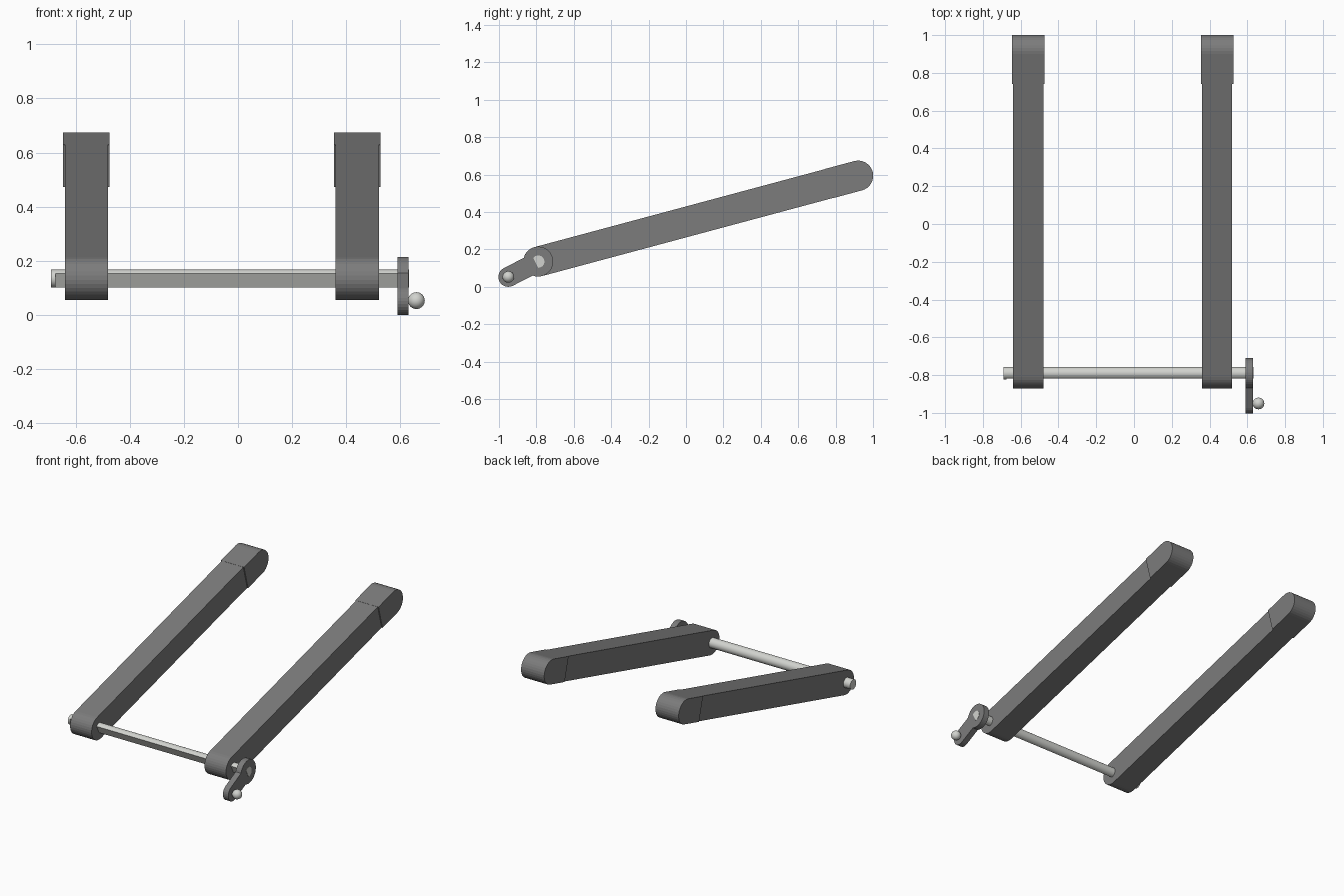
import bpy
import bmesh
from math import sin, cos, atan2, asin, radians, pi, hypot

if "Cube" in bpy.data.objects:
    bpy.data.objects.remove(bpy.data.objects["Cube"], do_unlink=True)


def material(name, color):
    mat = bpy.data.materials.new(name)
    mat.use_nodes = True
    mat.diffuse_color = (*color, 1)
    mat.node_tree.nodes["Principled BSDF"].inputs["Base Color"].default_value = (*color, 1)
    return mat


dark = material("dark grey plastic", (0.2, 0.2, 0.2))
metal = material("pale metal", (0.64, 0.65, 0.62))

PIVOT = (-0.79, 0.135)      # (y, z) of the rod axis
ARM_END = (0.92, 0.594)     # centre of the rounded arm tip
KNOB = (-0.95, 0.053)       # centre of the crank's small end
RADIUS = 0.08


def arc(center, radius, start, end, steps):
    return [(center[0] + radius * cos(start + (end - start) * i / steps),
             center[1] + radius * sin(start + (end - start) * i / steps))
            for i in range(steps + 1)]


def extrude(name, outline, x0, x1, mat):
    """Solid made by sweeping a (y, z) outline along x."""
    bm = bmesh.new()
    near = [bm.verts.new((x0, y, z)) for y, z in outline]
    far = [bm.verts.new((x1, y, z)) for y, z in outline]
    bm.faces.new(near)
    bm.faces.new(far)
    n = len(outline)
    for i in range(n):
        j = (i + 1) % n
        bm.faces.new((near[i], near[j], far[j], far[i]))
    bmesh.ops.recalc_face_normals(bm, faces=bm.faces)
    mesh = bpy.data.meshes.new(name)
    bm.to_mesh(mesh)
    bm.free()
    mesh.materials.append(mat)
    obj = bpy.data.objects.new(name, mesh)
    bpy.context.collection.objects.link(obj)
    return obj


def smooth(obj):
    bpy.ops.object.select_all(action="DESELECT")
    obj.select_set(True)
    bpy.context.view_layer.objects.active = obj
    bpy.ops.object.shade_smooth_by_angle(angle=radians(30))


# Arms: a rounded bar and a slightly wider tip sleeve
tilt = atan2(ARM_END[1] - PIVOT[1], ARM_END[0] - PIVOT[0])
seam = (ARM_END[0] - 0.163 * cos(tilt), ARM_END[1] - 0.163 * sin(tilt))


def across(center, radius):
    """Two points square to the arm, lower one first."""
    return [(center[0] + s * radius * sin(tilt), center[1] - s * radius * cos(tilt))
            for s in (1, -1)]


for side, x in (("right", -0.56), ("left", 0.44)):
    bar = arc(PIVOT, RADIUS, tilt + pi / 2, tilt + 3 * pi / 2, 16) + across(seam, RADIUS)
    extrude(side + "_arm", bar, x - 0.08, x + 0.08, dark)
    low, high = across(seam, RADIUS + 0.001)
    tip = [high, low] + arc(ARM_END, RADIUS + 0.001, tilt - pi / 2, tilt + pi / 2, 16)
    extrude(side + "_arm_tip", tip, x - 0.086, x + 0.086, dark)

# Rod: round end collar, then a D-shaped shaft with its flat facing the crank
aim = atan2(KNOB[1] - PIVOT[1], KNOB[0] - PIVOT[0])
half_flat = radians(62)
shaft = arc(PIVOT, 0.033, aim + half_flat, aim + 2 * pi - half_flat, 24)
smooth(extrude("rod", shaft, -0.675, 0.632, metal))
smooth(extrude("rod_end", arc(PIVOT, 0.033, 0, 2 * pi, 32)[:-1], -0.69, -0.675, metal))

# Crank: round hub with a straight bar ending in a rounded tip
bar_half = 0.053
join = asin(bar_half / RADIUS)
crank = (arc(PIVOT, RADIUS, aim + join, aim + 2 * pi - join, 28)
         + arc(KNOB, bar_half, aim - pi / 2, aim + pi / 2, 14))
extrude("crank", crank, 0.59, 0.63, dark)

# Knob on the crank
bpy.ops.mesh.primitive_uv_sphere_add(segments=24, ring_count=16, radius=0.031,
                                     location=(0.659, *KNOB))
knob = bpy.context.object
knob.name = "crank_knob"
knob.data.materials.append(metal)
smooth(knob)
